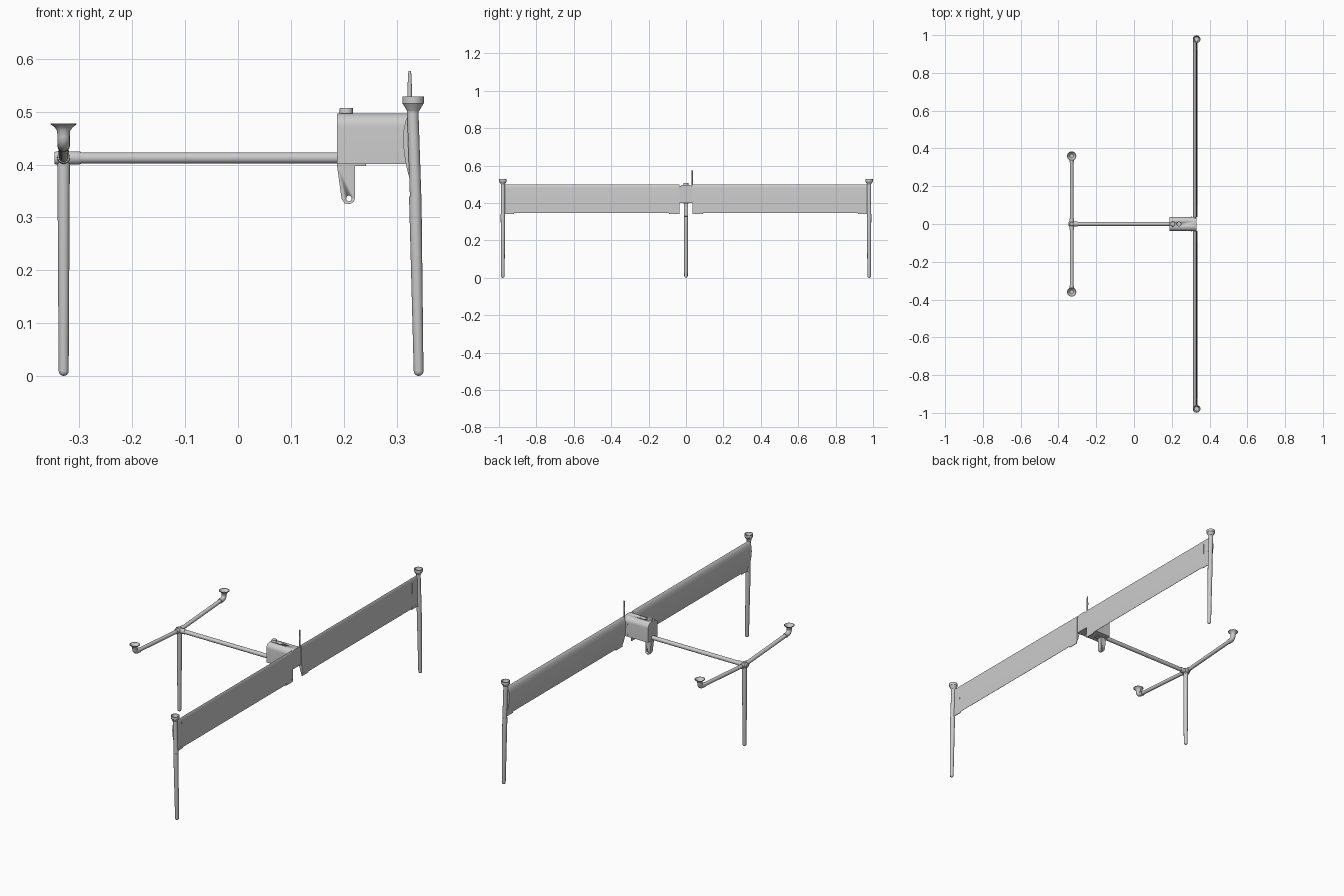
import bpy, bmesh, math
from mathutils import Vector

if "Cube" in bpy.data.objects:
    bpy.data.objects.remove(bpy.data.objects["Cube"])


def finish(name, bm, smooth=True):
    bmesh.ops.remove_doubles(bm, verts=bm.verts, dist=1e-6)
    bmesh.ops.recalc_face_normals(bm, faces=bm.faces)
    me = bpy.data.meshes.new(name)
    bm.to_mesh(me)
    bm.free()
    ob = bpy.data.objects.new(name, me)
    bpy.context.collection.objects.link(ob)
    if smooth:
        bpy.ops.object.select_all(action='DESELECT')
        ob.select_set(True)
        bpy.context.view_layer.objects.active = ob
        bpy.ops.object.shade_smooth_by_angle(angle=math.radians(35))
    return ob


def lathe(name, profile, start, direction=(0, 0, 1), n=24):
    """Revolve (radius, distance) points about a line from start."""
    bm = bmesh.new()
    q = Vector((0, 0, 1)).rotation_difference(Vector(direction).normalized())
    rings = []
    for r, h in profile:
        rings.append([bm.verts.new(Vector(start) + q @ Vector((
            r * math.cos(2 * math.pi * i / n), r * math.sin(2 * math.pi * i / n), h)))
            for i in range(n)])
    for a, b in zip(rings, rings[1:]):
        for i in range(n):
            bm.faces.new((a[i], a[(i + 1) % n], b[(i + 1) % n], b[i]))
    bm.faces.new(rings[0])
    bm.faces.new(rings[-1])
    return finish(name, bm)


def rod(name, a, b, r0, r1=None):
    d = Vector(b) - Vector(a)
    return lathe(name, [(r0, 0), (r1 or r0, d.length)], a, d)


def prism(name, pts, to3d, t0, t1):
    """Extrude a 2D profile between t0 and t1; to3d maps (u, v, t)."""
    bm = bmesh.new()
    a = [bm.verts.new(to3d(u, v, t0)) for u, v in pts]
    b = [bm.verts.new(to3d(u, v, t1)) for u, v in pts]
    n = len(pts)
    for i in range(n):
        bm.faces.new((a[i], a[(i + 1) % n], b[(i + 1) % n], b[i]))
    bm.faces.new(a)
    bm.faces.new(b)
    return finish(name, bm)


def cut(ob, cutter):
    m = ob.modifiers.new("hole", 'BOOLEAN')
    m.operation = 'DIFFERENCE'
    m.object = cutter
    m.solver = 'EXACT'
    bpy.context.view_layer.objects.active = ob
    bpy.ops.object.modifier_apply(modifier=m.name)
    bpy.data.objects.remove(cutter)


def leg(name, top, foot, r_top, r_foot):
    """Tapered leg with a rounded foot."""
    d = Vector(foot) - Vector(top)
    L = d.length
    prof = [(r_top, 0)]
    for i in range(6):
        a = i / 5 * math.radians(85)
        prof.append((r_foot * math.cos(a), L - r_foot + r_foot * math.sin(a)))
    lathe(name, prof, top, d)


def arc(cx, cy, r, a0, a1, n=8):
    return [(cx + r * math.cos(math.radians(a0 + (a1 - a0) * i / n)),
             cy + r * math.sin(math.radians(a0 + (a1 - a0) * i / n))) for i in range(n + 1)]


along_x = lambda u, v, t: Vector((t, u, v))
along_y = lambda u, v, t: Vector((u, t, v))

# Boom and rear leg with its tee fitting
TX, BZ = -0.33, 0.4125
rod("boom", (TX, 0, BZ), (0.2, 0, BZ), 0.0103)
lathe("boom_socket", [(0.011, 0), (0.0125, 0.003), (0.0125, 0.046), (0.0115, 0.05)],
      (-0.347, 0, BZ), (1, 0, 0))
leg("rear_leg", (TX, 0, 0.405), (TX, 0, 0), 0.0118, 0.0095)
lathe("rear_leg_cap", [(0.0122, 0), (0.0122, 0.026), (0.009, 0.032)], (TX, 0, 0.396))

# Wing section: flat face outward, cambered face toward the tail
wing = [(0.335, 0.347), (0.3335, 0.347), (0.326, 0.368), (0.319, 0.395), (0.3145, 0.42),
        (0.3125, 0.445), (0.3135, 0.465), (0.3175, 0.483), (0.323, 0.494),
        (0.328, 0.498), (0.331, 0.494), (0.3325, 0.48)]

for s, side in ((1, "back"), (-1, "front")):
    # Tail crossbar with a slight rise, upturned elbow and cup
    rod(f"tail_bar_{side}", (TX, 0, BZ), (TX, s * 0.345, 0.437), 0.0095)
    rod(f"tail_bar_socket_{side}", (TX, 0, BZ), (TX, s * 0.028, BZ + 0.002), 0.0125, 0.0118)
    cu = bpy.data.curves.new(f"tail_elbow_{side}", 'CURVE')
    cu.dimensions = '3D'
    cu.bevel_depth, cu.bevel_resolution, cu.use_fill_caps = 0.0118, 5, True
    sp = cu.splines.new('POLY')
    path = [(0.325, 0.4355)] + [(0.342 + p, 0.455 + q) for p, q in arc(0, 0, 0.018, -88, 0, 7)] \
        + [(0.360, 0.462)]
    sp.points.add(len(path) - 1)
    for p, (y, z) in zip(sp.points, path):
        p.co = (TX, s * y, z, 1)
    ob = bpy.data.objects.new(cu.name, cu)
    bpy.context.collection.objects.link(ob)
    bpy.ops.object.select_all(action='DESELECT')
    ob.select_set(True)
    bpy.context.view_layer.objects.active = ob
    bpy.ops.object.convert(target='MESH')
    bpy.ops.object.shade_smooth_by_angle(angle=math.radians(35))
    lathe(f"tail_cup_{side}", [(0.0115, 0), (0.0125, 0.012), (0.0175, 0.019), (0.0245, 0.024),
                               (0.0245, 0.026), (0.022, 0.026), (0.010, 0.012)],
          (TX, s * 0.36, 0.452))

    # Wing half and the small trailing-edge tabs at its ends
    prism(f"wing_{side}", wing, along_y, s * 0.036, s * 0.976)
    for y0, y1 in ((0.036, 0.09), (0.92, 0.97)):
        prism(f"wing_tab_{side}", [(0.332, 0.355), (0.332, 0.342), (0.3352, 0.342), (0.3352, 0.355)],
              along_y, s * y0, s * y1)

    # Wing-tip post, leg and cup
    y = s * 0.979
    rod(f"tip_post_{side}", (0.3365, y, 0.33), (0.3305, y, 0.507), 0.0108)
    leg(f"tip_leg_{side}", (0.3355, y, 0.34), (0.342, y, 0), 0.0118, 0.0092)
    lathe(f"tip_cup_{side}", [(0.0108, 0), (0.013, 0.004), (0.019, 0.014), (0.0205, 0.016),
                              (0.0205, 0.029), (0.017, 0.029), (0.012, 0.014)],
          (0.3315, y, 0.5))
    # Hinge ridge on the outer flat face
    prism(f"wing_ridge_{side}", [(0.331, 0.475), (0.3345, 0.475), (0.3355, 0.42), (0.331, 0.42)],
          along_y, s * 0.925, s * 0.928)

# Body pod with rounded upper edges
pod = [(-0.038, 0.401), (0.038, 0.401)] + arc(0.013, 0.472, 0.025, 0, 90) \
    + arc(-0.013, 0.472, 0.025, 90, 180)
body = prism("body_pod", pod, along_x, 0.187, 0.331)
cut(body, rod("port_cutter", (0.238, 0, 0.485), (0.238, 0, 0.52), 0.011))
lathe("body_knob", [(0.0125, 0), (0.0125, 0.011), (0.0118, 0.0125)], (0.205, 0, 0.495))
for s in (1, -1):
    for z in (0.41, 0.464):
        rod("body_screw", (0.304, s * 0.035, z), (0.304, s * 0.0395, z), 0.0032)

# Hook plate below the body, with an eye hole
prism("hook_base", [(0.187, 0.397), (0.242, 0.397), (0.242, 0.404), (0.187, 0.404)],
      along_y, -0.012, 0.012)
hook = prism("hook_plate", [(0.187, 0.401), (0.221, 0.401), (0.221, 0.335)]
             + arc(0.2105, 0.336, 0.0105, 0, -90, 5) + [(0.202, 0.326), (0.196, 0.335)],
             along_y, -0.011, 0.011)
cut(hook, rod("eye_cutter", (0.21, -0.05, 0.336), (0.21, 0.05, 0.336), 0.0052))

# Slim upright probe beside the body
lathe("probe", [(0.004, 0), (0.0035, 0.035), (0.0045, 0.055), (0.0032, 0.09), (0.0022, 0.097)],
      (0.325, 0.033, 0.48))
